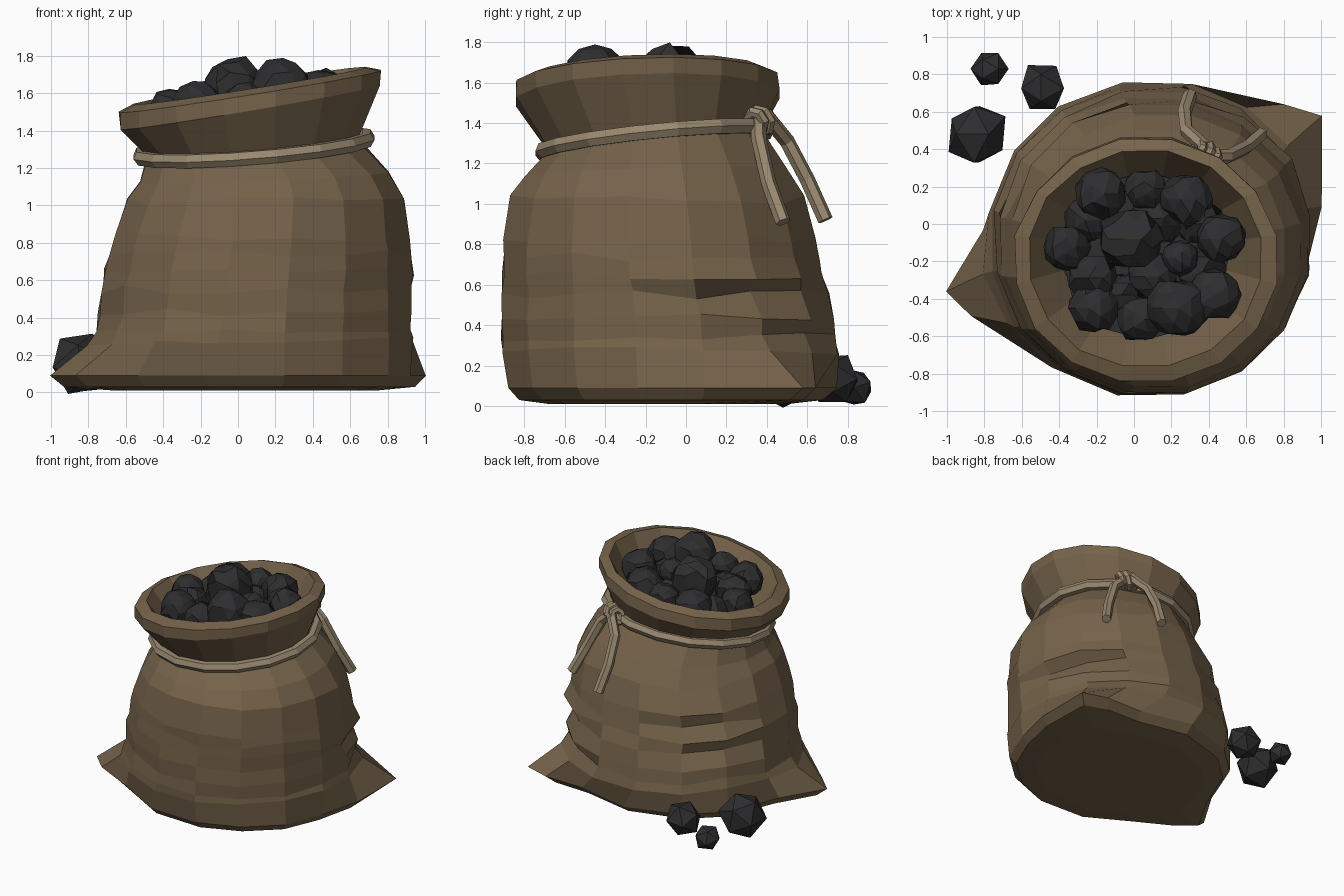
import bpy, bmesh, math, random
from mathutils import Vector

random.seed(4)
if "Cube" in bpy.data.objects:
    bpy.data.objects.remove(bpy.data.objects["Cube"], do_unlink=True)


def material(name, rgb):
    m = bpy.data.materials.new(name)
    m.use_nodes = True
    m.diffuse_color = (*rgb, 1)
    m.node_tree.nodes["Principled BSDF"].inputs["Base Color"].default_value = (*rgb, 1)
    return m


burlap = material("brown_burlap", (0.18, 0.125, 0.07))
twine = material("pale_twine", (0.32, 0.25, 0.16))
coal = material("black_coal", (0.027, 0.027, 0.029))


def finish(bm, name, mat):
    bmesh.ops.recalc_face_normals(bm, faces=bm.faces)
    mesh = bpy.data.meshes.new(name)
    bm.to_mesh(mesh)
    bm.free()
    mesh.materials.append(mat)
    obj = bpy.data.objects.new(name, mesh)
    bpy.context.collection.objects.link(obj)
    return obj


# Sack: stacked rings of (z, centre x, centre y, radius x, radius y, tilt x, tilt y)
SIDES = 16
LEVELS = [
    (0.01, 0.06, -0.09, 0.68, 0.60, 0, 0),
    (0.03, 0.08, -0.08, 0.82, 0.76, 0, 0),
    (0.09, 0.08, -0.08, 0.865, 0.82, 0, 0),
    (0.27, 0.08, -0.08, 0.87, 0.85, 0, 0),
    (0.34, 0.085, -0.085, 0.86, 0.84, 0, 0),
    (0.43, 0.09, -0.09, 0.85, 0.83, 0, 0),
    (0.55, 0.10, -0.10, 0.84, 0.82, 0, 0),
    (0.65, 0.11, -0.12, 0.835, 0.80, 0, 0),
    (0.74, 0.12, -0.125, 0.82, 0.795, 0, 0),
    (0.83, 0.13, -0.13, 0.80, 0.785, 0, 0),
    (1.02, 0.15, -0.14, 0.75, 0.74, 0, 0),
    (1.15, 0.14, -0.15, 0.68, 0.66, 0.04, 0.03),
    (1.32, 0.08, -0.15, 0.57, 0.53, 0.08, 0.1),
    (1.52, 0.065, -0.19, 0.71, 0.66, 0.17, 0.03),
    (1.605, 0.065, -0.19, 0.71, 0.66, 0.16, 0.03),
    (1.635, 0.06, -0.185, 0.63, 0.585, 0.16, 0.03),
    (1.32, 0.06, -0.17, 0.44, 0.40, 0.08, 0.05),
]
# Pulled-out bottom corners: how far out, how far the sides shift round, and at which levels
CORNERS = {0: 0.08, 1: 0.33, 2: 0.21, 7: 0.02, 8: 0.3, 9: 0.21}
SHIFT = {1: 0.055, 2: -0.17, 3: -0.28, 4: -0.15, 7: 0.14, 8: 0.07, 9: -0.16, 10: -0.2, 11: -0.1}
CORNER_LEVELS = {0: 0.3, 1: 0.9, 2: 1, 3: 0.12, 4: 0.03}
# Slumped cloth folds: the sides they cross, and in or out by level
FOLDS = [
    ({0, 1}, {6: -0.05, 7: 0.02}),
    ({1, 2}, {4: -0.04, 5: 0.02, 6: -0.03, 7: 0.03}),
    ({5, 6}, {5: 0.02, 6: -0.04, 7: 0.03, 8: -0.03, 9: 0.02}),
]

bm = bmesh.new()
rings = []
for level, (z, cx, cy, rx, ry, tx, ty) in enumerate(LEVELS):
    corner = CORNER_LEVELS.get(level, 0)
    ring = []
    for k in range(SIDES):
        a = (k + 0.5) * math.tau / SIDES + SHIFT.get(k, 0) * min(1, corner * 2)
        r = 1 + CORNERS.get(k, 0) * corner + random.uniform(-0.01, 0.01)
        r += sum(depth.get(level, 0) for sides, depth in FOLDS if k in sides)
        x, y = cx + rx * r * math.cos(a), cy + ry * r * math.sin(a)
        lift = random.uniform(-0.025, 0.025) if 0.2 < z < 1.1 else 0
        ring.append(bm.verts.new((x, y, z + tx * x + ty * y + lift)))
    rings.append(ring)
for low, high in zip(rings, rings[1:]):
    for k in range(SIDES):
        n = (k + 1) % SIDES
        bm.faces.new((low[k], low[n], high[n], high[k]))
bm.faces.new(rings[0])
bm.faces.new(rings[-1])
finish(bm, "sack", burlap)


# Twine: faceted tubes along short paths
def tube(name, points, radius, closed=False):
    curve = bpy.data.curves.new(name, "CURVE")
    curve.dimensions = "3D"
    curve.bevel_depth = radius
    curve.bevel_resolution = 1
    curve.use_fill_caps = True
    spline = curve.splines.new("POLY")
    spline.points.add(len(points) - 1)
    for p, co in zip(spline.points, points):
        p.co = (*co, 1)
    spline.use_cyclic_u = closed
    spline.use_smooth = False
    curve.materials.append(twine)
    obj = bpy.data.objects.new(name, curve)
    bpy.context.collection.objects.link(obj)
    bpy.ops.object.select_all(action="DESELECT")
    obj.select_set(True)
    bpy.context.view_layer.objects.active = obj
    bpy.ops.object.convert(target="MESH")


loop = []
for k in range(SIDES):
    a = (k + 0.5) * math.tau / SIDES
    x, y = 0.085 + 0.615 * math.cos(a), -0.155 + 0.56 * math.sin(a)
    loop.append((x, y, 1.32 + 0.08 * x + 0.1 * y))
tube("neck_rope", loop, 0.042, True)
tube("rope_tail_inner", [(0.38, 0.41, 1.42), (0.28, 0.5, 1.31), (0.27, 0.6, 1.12), (0.3, 0.69, 0.92)], 0.038)
tube("rope_tail_outer", [(0.4, 0.36, 1.41), (0.5, 0.36, 1.32), (0.6, 0.41, 1.1), (0.68, 0.48, 0.91)], 0.038)

# Knot: wraps around the rope ends
knot = Vector((0.38, 0.37, 1.41))
along = Vector((0.85, -0.5, 0)).normalized()
outward = Vector((0.5, 0.85, 0))
for i, offset in enumerate((-0.045, 0.0, 0.045)):
    size = 0.055 if i == 1 else 0.045
    wrap = [knot + along * (offset + 0.02 * math.sin(a)) + outward * size * math.cos(a)
            + Vector((0, 0, size * math.sin(a))) for a in (j * math.tau / 7 for j in range(7))]
    tube(f"knot_wrap_{i + 1}", wrap, 0.028, True)


# Coal lumps: jittered polyhedra
def lump(name, x, y, z, r, detail):
    bm = bmesh.new()
    bmesh.ops.create_icosphere(bm, subdivisions=detail, radius=r)
    turn = random.uniform(0, 3)
    c, s = math.cos(turn), math.sin(turn)
    for v in bm.verts:
        p = v.co * random.uniform(0.91, 1.05)
        v.co = (x + c * p.x - s * p.z, y + p.y, z + s * p.x + c * p.z)
    if detail > 1:
        bmesh.ops.dissolve_limit(bm, angle_limit=0.35, verts=bm.verts, edges=bm.edges)
    finish(bm, name, coal)


PILE = [
    (-0.18, 0.16, 1.53, 0.14), (0.06, 0.19, 1.56, 0.115), (0.28, 0.13, 1.57, 0.15),
    (0.47, -0.08, 1.6, 0.135), (0.25, -0.18, 1.58, 0.1), (-0.02, -0.08, 1.62, 0.18),
    (-0.36, -0.12, 1.5, 0.13), (-0.22, -0.29, 1.5, 0.14), (-0.21, -0.45, 1.53, 0.14),
    (0.03, -0.51, 1.53, 0.13), (0.23, -0.45, 1.63, 0.17), (0.43, -0.38, 1.59, 0.145),
    (0.1, -0.28, 1.5, 0.14), (-0.25, 0.02, 1.46, 0.13), (0.36, 0.0, 1.48, 0.13),
    (0.12, 0.03, 1.47, 0.15), (0.36, -0.25, 1.48, 0.14), (-0.06, -0.38, 1.46, 0.13),
]
for i, (x, y, z, r) in enumerate(PILE):
    lump(f"coal_lump_{i + 1}", x, y, z, r, 2)

# Coal bed under the lumps
bm = bmesh.new()
bmesh.ops.create_circle(bm, cap_ends=True, segments=12, radius=0.45)
for v in bm.verts:
    v.co += Vector((0.06, -0.17, 1.42 + 0.1 * v.co.x))
finish(bm, "coal_bed", coal)

# Spilled lumps on the ground
for i, (x, y, z, r) in enumerate([(-0.84, 0.48, 0.16, 0.175), (-0.49, 0.725, 0.13, 0.14), (-0.77, 0.83, 0.095, 0.1)]):
    lump(f"spilled_coal_{i + 1}", x, y, z, r, 1)
